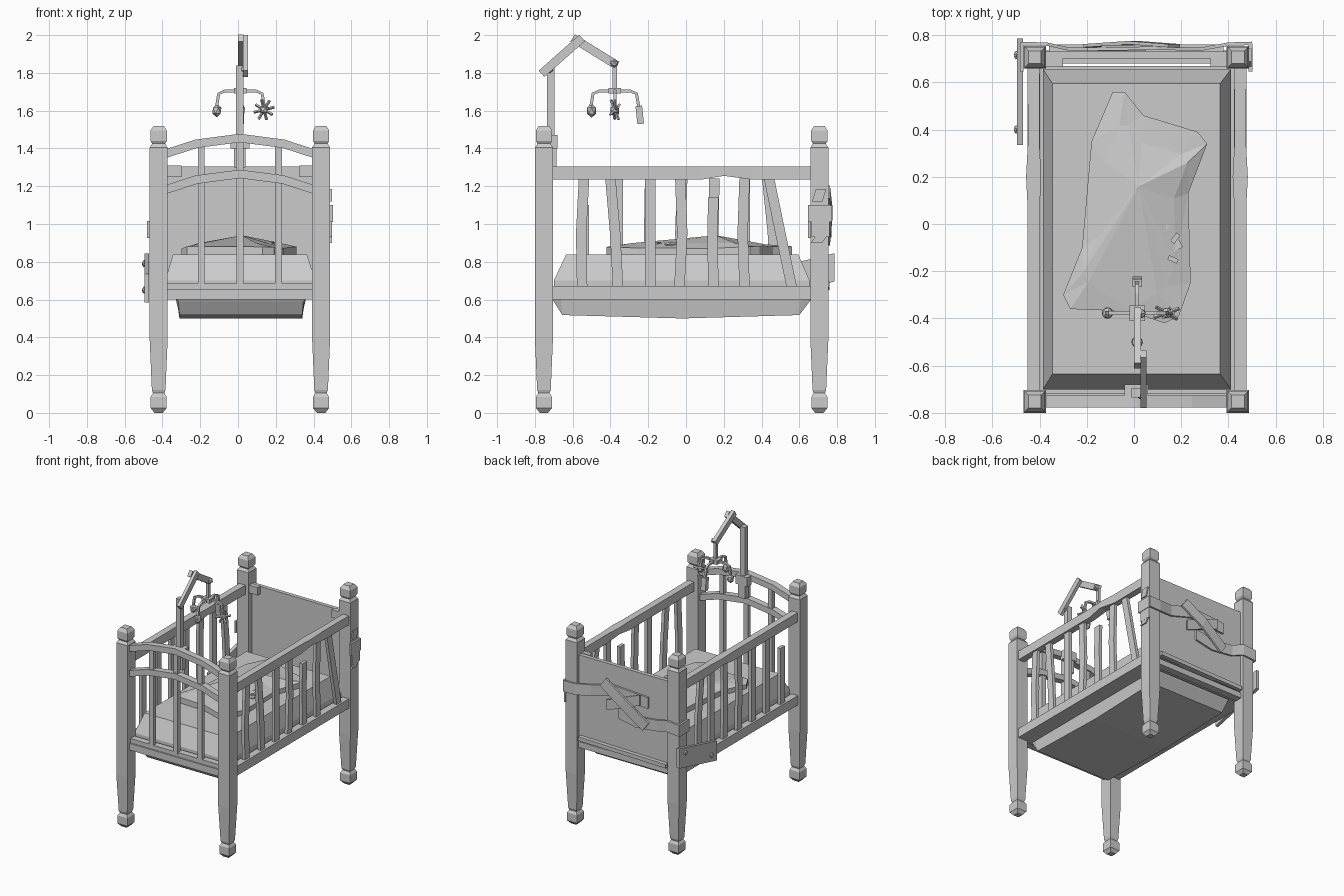
import bpy
import bmesh
import math
import random
from mathutils import Vector, Matrix

random.seed(4)
cube = bpy.data.objects.get("Cube")
if cube:
    bpy.data.objects.remove(cube, do_unlink=True)

grey = bpy.data.materials.new("plain grey")
grey.use_nodes = True
COLOUR = (0.6, 0.6, 0.6, 1)
grey.diffuse_color = COLOUR
grey.node_tree.nodes["Principled BSDF"].inputs["Base Color"].default_value = COLOUR


def finish(name, bm):
    bmesh.ops.recalc_face_normals(bm, faces=bm.faces)
    mesh = bpy.data.meshes.new(name)
    bm.to_mesh(mesh)
    bm.free()
    mesh.materials.append(grey)
    obj = bpy.data.objects.new(name, mesh)
    bpy.context.collection.objects.link(obj)
    return obj


def loft(name, rings):
    """Skin a list of equally long point rings and cap both ends."""
    bm = bmesh.new()
    loops = [[bm.verts.new(p) for p in ring] for ring in rings]
    n = len(loops[0])
    for a, b in zip(loops, loops[1:]):
        for i in range(n):
            j = (i + 1) % n
            bm.faces.new((a[i], a[j], b[j], b[i]))
    bm.faces.new(loops[0])
    bm.faces.new(loops[-1])
    return finish(name, bm)


def rect(x0, x1, y0, y1, z):
    return [(x0, y0, z), (x1, y0, z), (x1, y1, z), (x0, y1, z)]


def box(name, x0, x1, y0, y1, z0, z1):
    return loft(name, [rect(x0, x1, y0, y1, z0), rect(x0, x1, y0, y1, z1)])


def sweep(name, path, side, width, depth):
    """Rectangular bar along a path; side is the direction of its width."""
    pts = [Vector(p) for p in path]
    side = Vector(side).normalized()
    rings = []
    for i, p in enumerate(pts):
        t = (pts[min(i + 1, len(pts) - 1)] - pts[max(i - 1, 0)]).normalized()
        up = t.cross(side).normalized() * depth / 2
        s = side * width / 2
        rings.append([p - s - up, p + s - up, p + s + up, p - s + up])
    return loft(name, rings)


def ball(name, centre, radius, scale=(1, 1, 1)):
    bm = bmesh.new()
    bmesh.ops.create_icosphere(bm, subdivisions=1, radius=radius,
                               matrix=Matrix.Translation(centre) @ Matrix.Diagonal((*scale, 1)))
    return finish(name, bm)


X, Y, Z = (1, 0, 0), (0, 1, 0), (0, 0, 1)

# Corner posts with turned feet and finials
POST = [(0, .022), (.025, .042), (.085, .042), (.105, .03), (.122, .036), (.4, .048),
        (1.405, .048), (1.425, .034), (1.44, .043), (1.495, .043), (1.52, .027)]
for end, y in (("front", -.752), ("rear", .706)):
    for side, x in (("right", -.42), ("left", .44)):
        loft(f"{end}_{side}_post", [rect(x - h, x + h, y - h, y + h, z) for z, h in POST])

# Side rails
for side, x in (("right", -.425), ("left", .45)):
    box(f"{side}_lower_rail", x - .027, x + .027, -.71, .665, .6, .672)
    loft(f"{side}_top_rail", [
        [(x - w, y, 1.235 + dz), (x + w, y, 1.235 + dz), (x + w, y, 1.305), (x - w, y, 1.305)]
        for y, w, dz in ((-.71, .026, 0), (.08, .026, 0), (.2, .032, .02),
                         (.35, .024, 0), (.665, .026, 0))])


# Side slats, some bent, leaning or snapped
def slat(name, x, low, mid, high, top=1.24):
    sweep(name, [(x, low, .665), (x, mid, .95), (x, high, top)], Y, .055, .025)


for i, (low, mid, high, top) in enumerate([
        (-.55, -.555, -.54, 1.24), (-.36, -.375, -.4, 1.24), (-.19, -.19, -.19, 1.24),
        (-.035, -.02, -.03, 1.24), (.145, .14, .145, 1.14), (.31, .3, .31, 1.24),
        (.56, .5, .44, 1.24)]):
    slat(f"left_slat_{i + 1}", .45, low, mid, high, top)
for i, (low, mid, high, top) in enumerate([
        (-.54, -.54, -.54, 1.1), (-.36, -.36, -.36, 1.24), (-.19, -.195, -.19, 1.24),
        (-.02, -.03, -.02, 1.24), (.15, .145, .15, 1.24), (.31, .31, .31, 1.24),
        (.47, .46, .43, 1.24)]):
    slat(f"right_slat_{i + 1}", -.425, low, mid, high, top)

# Front end: two arches, upright bars and bottom rails
for name, drop in (("top_arch", 0), ("lower_arch", .19)):
    arch = [(-.39, -.752, 1.37 - drop), (-.22, -.752, 1.425 - drop), (.01, -.752, 1.455 - drop),
            (.24, -.752, 1.425 - drop), (.41, -.752, 1.37 - drop)]
    sweep(name, arch, Y, .05, .045)
for i, x in enumerate((-.195, .01, .215)):
    box(f"front_bar_{i + 1}", x - .018, x + .018, -.768, -.736, .67, 1.45 if i == 1 else 1.42)
box("front_lower_rail", -.39, .41, -.775, -.725, .6, .652)
box("front_ledge", -.39, .41, -.765, -.715, .652, .685)

# Rear end: headboard, corner blocks and rails
box("rear_panel", -.385, .405, .7, .73, .66, 1.305)
for name, x0, x1 in (("right", -.375, -.3), ("left", .325, .395)):
    box(f"{name}_corner_block", x0, x1, .665, .7, 1.25, 1.31)
box("rear_lower_rail", -.385, .405, .68, .735, .6, .645)
sweep("rear_loose_strip", [(-.36, .745, .665), (.38, .745, .68)], Z, .03, .03)

# Torn bandages across the rear panel and around the posts
sweep("upper_bandage", [(.5, .765, 1.055), (.4, .762, 1.055), (.28, .74, 1.07),
                        (.1, .745, 1.12), (-.2, .74, 1.1)], Z, .085, .014)
sweep("lower_bandage", [(.05, .74, .96), (-.1, .74, .93), (-.28, .742, .95),
                        (-.37, .762, .98), (-.48, .764, .97)], Z, .085, .014)
sweep("cross_strip", [(.17, .755, 1.17), (0, .768, 1.06), (-.19, .755, .92)],
      (.6, 0, -.8), .085, .014)
sweep("cross_patch", [(-.14, .752, 1.11), (.14, .752, 1.0)], Z, .08, .012)
box("left_post_bandage", .486, .502, .645, .765, 1.01, 1.1)
box("left_post_wrap", .486, .498, .665, .76, .93, 1.01)
box("right_post_bandage", -.482, -.468, .645, .765, .925, 1.015)
sweep("upper_scrap", [(.492, .695, 1.12), (.492, .715, 1.185)], Y, .055, .01)
sweep("lower_scrap", [(.492, .69, .9), (.492, .72, .94)], Y, .06, .01)

# Nailed repair plank on the right side
sweep("repair_plank", [(-.483, .785, .77), (-.483, .335, .66)], Z, .15, .025)
for i, (y, z) in enumerate(((.715, .79), (.4, .65))):
    ball(f"plank_nail_{i + 1}", (-.498, y, z), .02, (.6, 1, 1))

# Sagging under-tray with a slanted rim
box("bed_base", -.4, .425, -.72, .67, .6, .64)
loft("under_tray", [
    [(-.01 - w + .025, y, z), (w + .015, y, z), (w + .03, y * 1.01, .605), (-w, y * 1.01, .605)]
    for y, w, z in ((-.7, .33, .59), (-.655, .325, .518), (-.02, .325, .5),
                    (.6, .325, .518), (.655, .33, .59))])

# Mattress
loft("mattress", [rect(-.385, .41, -.7, .655, .63), rect(-.385, .41, -.7, .655, .7),
                  rect(-.345, .365, -.635, .595, .838)])

# Crumpled blanket: outline, raised ring and ridge
OUTLINE = [(-.09, .56), (-.04, .56), (.04, .46), (.27, .39), (.31, .34), (.23, .13), (.24, -.25),
           (.19, -.39), (.13, -.42), (-.02, -.37), (-.27, -.36), (-.3, -.3), (-.22, -.1), (-.18, .35)]
bm = bmesh.new()
rings = []
for k, z in ((1, .836), (1, .868), (.72, .885)):
    rings.append([bm.verts.new((x * k + .01 * (1 - k), y * k + .05 * (1 - k),
                                z + random.uniform(0, .015) * (z > .85))) for x, y in OUTLINE])
n = len(OUTLINE)
for a, b in zip(rings, rings[1:]):
    for i in range(n):
        bm.faces.new((a[i], a[(i + 1) % n], b[(i + 1) % n], b[i]))
peak = bm.verts.new((.02, .16, .94))
for i in range(n):
    bm.faces.new((rings[-1][i], rings[-1][(i + 1) % n], peak))
bm.faces.new(rings[0])
bmesh.ops.triangulate(bm, faces=[f for f in bm.faces if len(f.verts) == 4])
finish("blanket", bm)

# Patch and its stitches
sweep("blanket_patch", [(.04, -.13, .895), (.18, -.05, .89)], (-.5, .85, 0), .11, .008)
for i, (x, y) in enumerate(((.13, -.02), (.175, -.06), (.05, -.14), (.165, -.15))):
    a = math.radians(55 - 80 * (i > 1))
    d = Vector((math.cos(a), math.sin(a), 0)) * .022
    c = Vector((x, y, .9))
    sweep(f"stitch_{i + 1}", [c - d, c + d], d.cross(Vector(Z)), .02, .012)

# Jointed mobile arm
box("arm_clamp", -.04, .06, -.735, -.68, 1.4, 1.47)
box("arm_clamp_jaw", -.02, .04, -.725, -.685, 1.3, 1.4)
box("arm_upright", -.01, .03, -.735, -.695, 1.45, 1.84)
sweep("arm_lower_link", [(.04, -.765, 1.795), (.04, -.55, 1.985)], X, .025, .045)
sweep("arm_upper_link", [(.015, -.6, 1.985), (.015, -.365, 1.84)], X, .028, .045)
for i, (y, z) in enumerate(((-.722, 1.82), (-.575, 1.965), (-.38, 1.85))):
    ball(f"arm_joint_{i + 1}", (.03, y, z), .022)
box("mobile_stem", .003, .023, -.39, -.365, 1.69, 1.85)
box("mobile_hub", -.02, .046, -.41, -.345, 1.69, 1.72)

# Mobile cross arms with drooping ends
C = Vector((.013, -.377, 1.705))
for name, d in (("left", X), ("right", (-1, 0, 0)), ("rear", Y), ("front", (0, -1, 0))):
    d = Vector(d)
    path = [C, C + d * .08, C + d * .115 - Vector((0, 0, .015)), C + d * .127 - Vector((0, 0, .085))]
    sweep(f"{name}_mobile_arm", path, d.cross(Vector(Z)), .016, .016)

# Hanging toys
ball("right_toy", (-.112, -.377, 1.6), .032, (.85, .85, 1.1))
ball("front_toy", (.013, -.5, 1.6), .034, (.8, .8, 1.1))
sweep("rear_toy", [(.013, -.25, 1.625), (.013, -.24, 1.53)], X, .04, .035)
STAR = Vector((.138, -.377, 1.605))
ball("star_toy", STAR, .026)
for i in range(8):
    a = math.tau * i / 8 + .25
    d = Vector((math.cos(a), .5 * math.sin(3 * a), math.sin(a))).normalized()
    sweep(f"star_spike_{i + 1}", [STAR, STAR + d * .058], d.orthogonal(), .011, .011)
